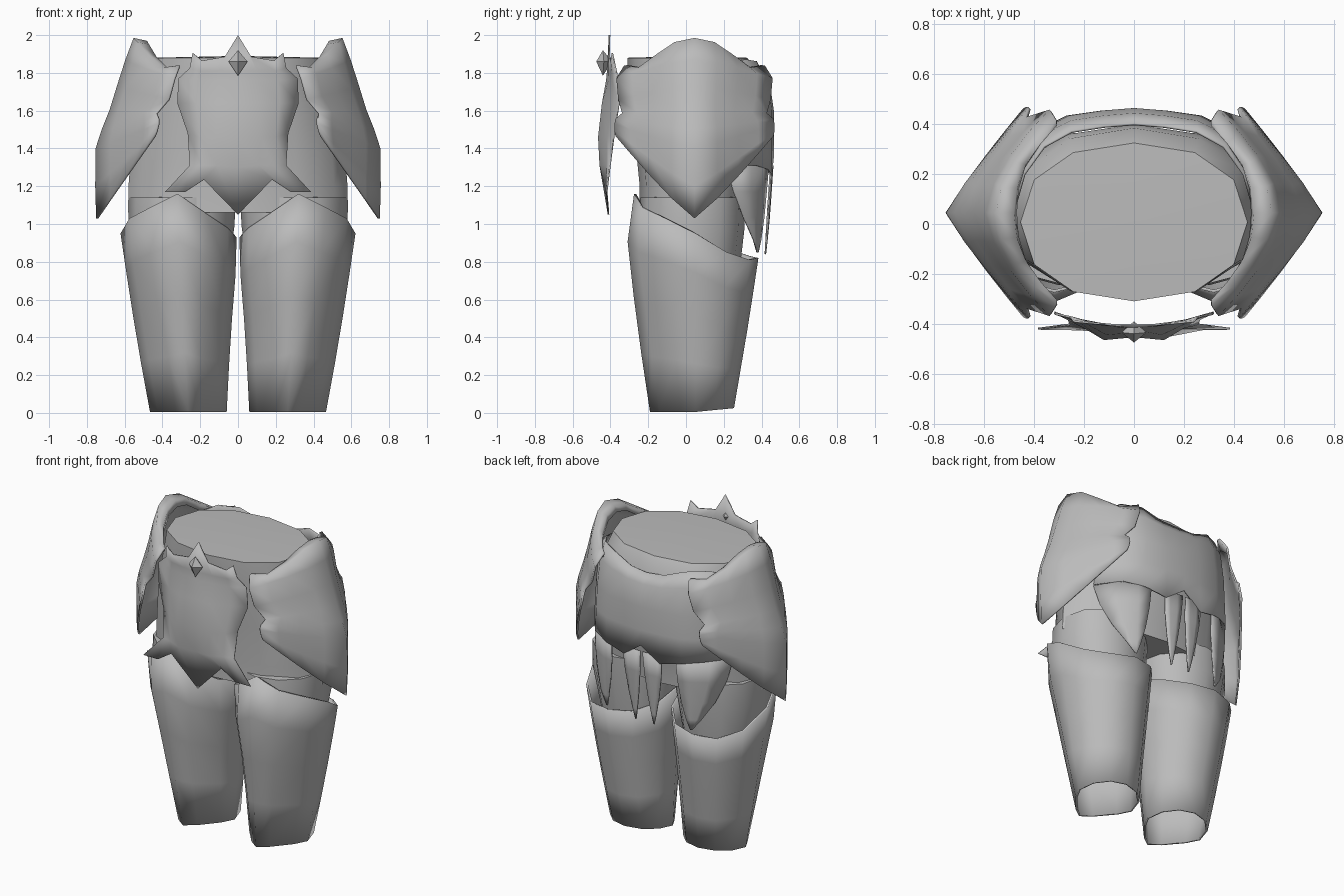
import bpy, math

if "Cube" in bpy.data.objects:
    bpy.data.objects.remove(bpy.data.objects["Cube"])

mat = bpy.data.materials.new("plain_grey")
mat.diffuse_color = (0.5, 0.5, 0.5, 1)
mat.use_nodes = True
mat.node_tree.nodes["Principled BSDF"].inputs["Base Color"].default_value = mat.diffuse_color


def interp(table, t):
    """Piecewise linear lookup in sorted (key, value) pairs."""
    if t <= table[0][0]:
        return table[0][1]
    for (a, va), (b, vb) in zip(table, table[1:]):
        if t <= b:
            return va + (vb - va) * (t - a) / (b - a)
    return table[-1][1]


def make(name, verts, faces, thick=0, angle=40):
    me = bpy.data.meshes.new(name)
    me.from_pydata(verts, [], faces)
    me.materials.append(mat)
    ob = bpy.data.objects.new(name, me)
    bpy.context.collection.objects.link(ob)
    bpy.ops.object.select_all(action='DESELECT')
    ob.select_set(True)
    bpy.context.view_layer.objects.active = ob
    bpy.ops.object.mode_set(mode='EDIT')
    bpy.ops.mesh.select_all(action='SELECT')
    bpy.ops.mesh.normals_make_consistent(inside=False)
    bpy.ops.object.mode_set(mode='OBJECT')
    bpy.ops.object.shade_smooth_by_angle(angle=math.radians(angle))
    if thick:
        m = ob.modifiers.new("thickness", 'SOLIDIFY')
        m.thickness = thick
        m.offset = -1 if name.startswith("thigh") else 0
    return ob


def grid(name, rows, thick=0.01, angle=45):
    n = len(rows[0])
    verts = [p for r in rows for p in r]
    faces = [(i * n + j, i * n + j + 1, (i + 1) * n + j + 1, (i + 1) * n + j)
             for i in range(len(rows) - 1) for j in range(n - 1)]
    return make(name, verts, faces, thick, angle)


def loft(name, rings, top=True, bottom=True, thick=0, angle=40):
    n = len(rings[0])
    verts = [p for r in rings for p in r]
    faces = [(i * n + j, i * n + (j + 1) % n, (i + 1) * n + (j + 1) % n, (i + 1) * n + j)
             for i in range(len(rings) - 1) for j in range(n)]
    if bottom:
        faces.append(tuple(range(n)))
    if top:
        # fan with a slightly raised centre
        last = verts[-n:]
        verts.append((sum(p[0] for p in last) / n, 0.04, last[0][2] + 0.01))
        o = len(verts) - 1 - n
        faces += [(o + j, o + (j + 1) % n, o + n) for j in range(n)]
    return make(name, verts, faces, thick, angle)


def section(a, x0, x1, y0, y1, ef=0.9, eb=0.9, yc=None):
    """Outline point; -90 degrees is the front. Larger exponents cut the corners more."""
    c, s = math.cos(a), math.sin(a)
    e = ef if s < 0 else eb
    yc = (y0 + y1) / 2 if yc is None else yc
    return ((x0 + x1) / 2 + (x1 - x0) / 2 * math.copysign(abs(c) ** e, c),
            yc + (y1 - yc if s > 0 else yc - y0) * math.copysign(abs(s) ** e, s))


def mirror_row(half):
    return [(-x, y, z) for x, y, z in reversed(half) if x > 1e-6] + half


ANG = [math.tau * k / 12 - math.pi / 2 for k in range(12)]

# Hips with a nearly flat top
hips = []
for z, rx, y0, y1 in [(1.06, 0.582, -0.245, 0.32), (1.2, 0.58, -0.245, 0.33), (1.45, 0.56, -0.27, 0.38),
                      (1.65, 0.52, -0.295, 0.40), (1.79, 0.48, -0.31, 0.385), (1.88, 0.455, -0.31, 0.325)]:
    hips.append([(*section(a, -rx, rx, y0, y1), z) for a in ANG])
loft("hips", hips)

# Open thigh shells with slanted rims (rim heights run from the front around) and legs inside
RIM = [1.16, 1.09, 1.03, 0.95, 0.85, 0.81, 0.82, 0.83, 0.87, 0.93, 0.98, 1.06]
OUT = [(0, 0.465), (0.3, 0.52), (0.6, 0.57), (0.95, 0.622), (1.16, 0.61)]
INN = [(0, 0.06), (0.3, 0.045), (0.6, 0.025), (0.85, 0.002), (1, 0.012), (1.16, 0.03)]
FRO = [(0, -0.19), (0.3, -0.235), (0.6, -0.275), (0.9, -0.31), (1.16, -0.275)]
BAC = [(0, 0.25), (0.5, 0.335), (0.83, 0.385), (1.16, 0.38)]
CUT = [(0, 1.6), (0.5, 1.35), (0.9, 1.08), (1.16, 1.05)]
for side, label in ((1, "right"), (-1, "left")):
    rings = []
    for f in (0, 0.27, 0.53, 0.78, 1):
        ring = []
        for a, h in zip(ANG, RIM):
            z = 0.005 + 0.02 * (1 - f) * max(0, math.sin(a)) + (h - 0.005) * f
            x, y = section(a, *(interp(t, z) for t in (INN, OUT, FRO, BAC, CUT)), 1.0, 0.05)
            ring.append((side * x, y, z))
        rings.append(ring)
    loft("thigh_shell_" + label, rings, top=False, bottom=False, thick=0.012, angle=60)
    legs = []
    for z, x0, x1, y0, y1 in [(0.72, 0.06, 0.53, -0.24, 0.28), (0.98, 0.02, 0.582, -0.245, 0.31),
                              (1.14, 0.01, 0.578, -0.24, 0.315)]:
        ring = [section(a, x0, x1, y0, y1, 1.0, 0.9) for a in ANG]
        legs.append([(side * x, y, z) for x, y in ring])
    loft("leg_" + label, legs)

# Side guards: centre x, centre z, edge x, edge z, half width, falloff of x, falloff of z (0 = arched)
GUARD = [(0.475, 1.93, 0.34, 1.80, 0.33, 2.4, 0), (0.485, 1.965, 0.31, 1.835, 0.35, 2.2, 0),
         (0.55, 1.98, 0.31, 1.835, 0.37, 1.9, 0), (0.59, 1.87, 0.335, 1.77, 0.41, 1.6, 1.3),
         (0.635, 1.73, 0.365, 1.66, 0.40, 1.45, 1.2),
         (0.675, 1.6, 0.43, 1.585, 0.38, 1.35, 1.2), (0.715, 1.5, 0.42, 1.555, 0.415, 1.25, 1.2),
         (0.748, 1.4, 0.42, 1.53, 0.42, 1.15, 1.15), (0.75, 1.2, 0.43, 1.49, 0.42, 1.1, 1.1),
         (0.745, 1.03, 0.44, 1.465, 0.415, 1.12, 1.12)]
ARCH = [(0, 0), (0.28, 0.15), (0.55, 0.62), (0.8, 1.08), (1, 1)]
for side, label in ((1, "right"), (-1, "left")):
    rows = []
    for xc, zc, xe, ze, hw, p, q in GUARD:
        row = []
        for s in (-1, -0.8, -0.55, -0.28, 0, 0.28, 0.55, 0.8, 1):
            t = abs(s) ** q if q else interp(ARCH, abs(s))
            row.append((side * (xc + (xe - xc) * abs(s) ** p), 0.045 + hw * s, zc + (ze - zc) * t))
        rows.append(row)
    grid("side_guard_" + label, rows, 0.012, 85)

# Front plate: half rows of (x, z), with depth following two vertical curves
PLATE = [[(0, 2.0), (0.07, 1.885), (0.19, 1.865), (0.24, 1.905)],
         [(0, 1.81), (0.1, 1.81), (0.2, 1.81), (0.255, 1.825)],
         [(0, 1.76), (0.1, 1.76), (0.21, 1.76), (0.315, 1.77)],
         [(0, 1.64), (0.11, 1.64), (0.22, 1.64), (0.32, 1.64)],
         [(0, 1.46), (0.12, 1.46), (0.2, 1.46), (0.265, 1.48)],
         [(0, 1.3), (0.11, 1.31), (0.19, 1.31), (0.255, 1.31)],
         [(0, 1.05), (0.18, 1.235), (0.28, 1.17), (0.385, 1.17)]]
MID = [(1.05, -0.41), (1.2, -0.425), (1.46, -0.45), (1.8, -0.415), (2, -0.405)]
EDGE = [(1.17, -0.42), (1.45, -0.385), (1.7, -0.345), (1.9, -0.39)]
rows = []
for half in PLATE:
    pts = []
    for k, (x, z) in enumerate(half):
        t = (0, 0.2, 0.55, 1)[k]
        bump = 0.025 if k == 1 and 1.25 < z < 1.7 else 0
        pts.append((x, interp(MID, z) * (1 - t) + interp(EDGE, z) * t - bump, z))
    rows.append(mirror_row(pts))
grid("front_plate", rows, 0.008, 50)

# Gem on the front plate
make("gem", [(0, -0.44, 1.92), (0.05, -0.435, 1.86), (0, -0.475, 1.86), (-0.05, -0.435, 1.86),
             (0, -0.39, 1.86), (0, -0.44, 1.785)],
     [(0, i, i % 4 + 1) for i in (1, 2, 3, 4)] + [(5, i % 4 + 1, i) for i in (1, 2, 3, 4)], angle=10)

# Back skirt panel, its top edge peaked towards the sides and its lower edge uneven
BACK = [(0, 0.46), (0.12, 0.45), (0.25, 0.43), (0.36, 0.37), (0.44, 0.26), (0.48, 0.12)]
TOP = [0, 0.01, 0.06, 0.07, 0.04, 0.0]
LOW = [0.06, -0.03, 0.0, 0.02, 0.02, 0.04]
rows = []
for z, inset, grow, up, low in [(1.8, 0.06, 1.0, 1, 0), (1.74, 0.02, 1.02, 0.5, 0), (1.6, 0.0, 1.04, 0, 0),
                                (1.45, 0.0, 1.06, 0, 0), (1.29, 0.0, 1.08, 0, 1)]:
    rows.append(mirror_row([(x * grow, y - inset, z + up * TOP[k] + low * LOW[k])
                            for k, (x, y) in enumerate(BACK)]))
grid("back_skirt", rows)

# Torn flaps hanging from the skirt: inner x, outer x, tip x, tip z, taper
for side, label in ((1, "right"), (-1, "left")):
    for part, x0, x1, xt, zt, taper in [("centre_flap", 0.01, 0.14, 0.065, 0.84, 1.7),
                                        ("outer_flap", 0.23, 0.49, 0.3, 0.85, 2.0)]:
        rows = []
        for f in (0, 0.3, 0.6, 0.85, 1):
            z = 1.31 + (zt - 1.31) * f
            w = 1 - f ** taper * 0.96
            row = []
            for x in (x0, x0 * 0.7 + x1 * 0.3, x0 * 0.3 + x1 * 0.7, x1):
                px = xt + (x - xt) * w
                ridge = 0.02 * f * (1 - f) if x not in (x0, x1) else 0
                row.append((side * px, interp(BACK, px / 1.08) - 0.035 * f + ridge, z))
            rows.append(row)
        grid(f"skirt_{part}_{label}", rows, 0.008)
